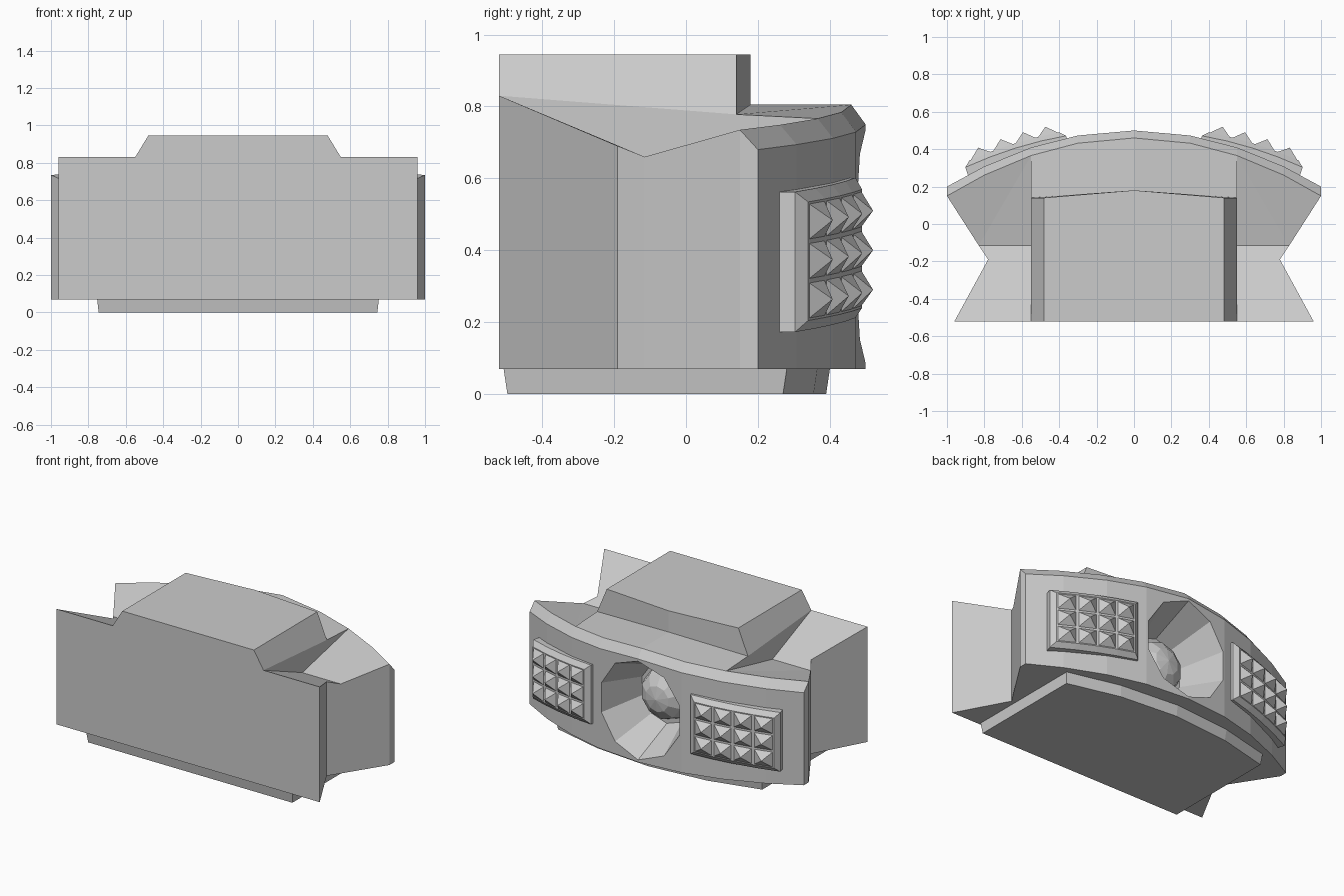
import bpy, bmesh, math
from mathutils import Matrix

if "Cube" in bpy.data.objects:
    bpy.data.objects.remove(bpy.data.objects["Cube"], do_unlink=True)

grey = bpy.data.materials.new("plain_grey")
grey.use_nodes = True
grey.diffuse_color = (0.6, 0.6, 0.6, 1)
grey.node_tree.nodes["Principled BSDF"].inputs["Base Color"].default_value = (0.6, 0.6, 0.6, 1)


def finish(name, bm, mirror=False):
    """Turn a bmesh into a grey object, optionally mirrored across x."""
    if mirror:
        copy = bmesh.ops.duplicate(bm, geom=bm.verts[:] + bm.edges[:] + bm.faces[:])["geom"]
        for v in copy:
            if isinstance(v, bmesh.types.BMVert):
                v.co.x = -v.co.x
        bmesh.ops.reverse_faces(bm, faces=[f for f in copy if isinstance(f, bmesh.types.BMFace)])
        bmesh.ops.remove_doubles(bm, verts=bm.verts[:], dist=0.0005)
    bmesh.ops.recalc_face_normals(bm, faces=bm.faces[:])
    mesh = bpy.data.meshes.new(name)
    bm.to_mesh(mesh)
    bm.free()
    mesh.materials.append(grey)
    obj = bpy.data.objects.new(name, mesh)
    bpy.context.collection.objects.link(obj)
    return obj


# Main body: one half from named corners, with a bowed panel at the back
corners = {
    "wing": (0.96, -0.52, 0.83), "notch": (0.78, -0.19, 0.69),
    "valley": (0.83, -0.115, 0.66), "valley_in": (0.55, -0.115, 0.66),
    "seam": (0.55, -0.52, 0.83), "seam_end": (0.55, 0.14, 0.778),
    "block": (0.48, -0.52, 0.945), "block_end": (0.48, 0.14, 0.945),
    "mid_block": (0, -0.52, 0.945), "mid_block_end": (0, 0.18, 0.945),
    "mid_roof": (0, 0.18, 0.805), "mid_foot": (0, -0.52, 0.07),
    "wing_foot": (0.96, -0.52, 0.07), "notch_foot": (0.78, -0.19, 0.07),
    "valley_foot": (0.83, -0.115, 0.07), "side_foot": (1, 0.15, 0.07),
}
STEPS = [0, 0.3, 0.55, 0.8, 1]
for i, x in enumerate(STEPS):
    corners[f"rim{i}"] = (x, 0.46 - 0.31 * x * x, 0.805 - 0.07 * x)
    corners[f"lip{i}"] = (x, 0.5 - 0.3 * x * x, 0.75 - 0.07 * x)
    corners[f"foot{i}"] = (x, 0.5 - 0.3 * x * x, 0.07)

bm = bmesh.new()
vert = {k: bm.verts.new(c) for k, c in corners.items()}
faces = [
    "mid_foot wing_foot wing seam block mid_block",
    "wing notch valley valley_in seam",
    "valley rim4 rim3 rim2", "valley rim2 valley_in",
    "seam valley_in rim2 seam_end", "seam seam_end block_end block",
    "block block_end mid_block_end mid_block",
    "seam_end mid_roof mid_block_end block_end",
    "seam_end rim2 rim1 rim0 mid_roof",
    "wing_foot notch_foot notch wing", "notch_foot valley_foot valley notch",
    "valley_foot side_foot rim4 valley", "side_foot foot4 lip4 rim4",
    "mid_foot foot0 foot1 foot2 foot3 foot4 side_foot valley_foot notch_foot wing_foot",
]
for i in range(len(STEPS) - 1):
    faces.append(f"rim{i} rim{i+1} lip{i+1} lip{i}")
    faces.append(f"lip{i} lip{i+1} foot{i+1} foot{i}")
for f in faces:
    bm.faces.new([vert[k] for k in f.split()])
body = finish("body", bm, mirror=True)

# Conical recess cut into the bowed panel
FACING = Matrix.Rotation(-math.pi / 2, 4, "X")
bm = bmesh.new()
bmesh.ops.create_cone(bm, cap_ends=True, segments=10, radius1=0.19, radius2=0.35, depth=0.4,
                      matrix=Matrix.Translation((0, 0.4, 0.41)) @ Matrix.Diagonal((1, 1, 1.05, 1)) @ FACING)
cutter = finish("recess_cutter", bm)
cutter.hide_render = True
cut = body.modifiers.new("recess", "BOOLEAN")
cut.operation = "DIFFERENCE"
cut.solver = "EXACT"
cut.object = cutter
bpy.context.view_layer.objects.active = body
bpy.ops.object.modifier_apply(modifier=cut.name)
bpy.data.objects.remove(cutter, do_unlink=True)

# Faceted dome at the bottom of the recess
bm = bmesh.new()
bmesh.ops.create_uvsphere(bm, u_segments=10, v_segments=6, radius=0.17,
                          matrix=Matrix.Translation((0, 0.2, 0.41)) @ Matrix.Diagonal((1, 0.7, 1, 1)) @ FACING)
finish("recess_dome", bm)

# Base plate with a bowed back edge and slightly tapered sides
bm = bmesh.new()
rings = []
for z, grow in ((0, 0), (0.08, 0.012)):
    half = [(0.745, -0.497), (0.745, 0.27), (0.4, 0.355), (0, 0.39)]
    outline = half + [(-x, y) for x, y in reversed(half[:-1])]
    rings.append([bm.verts.new((x * (1 + grow), y + math.copysign(grow, y), z)) for x, y in outline])
n = len(rings[0])
for i in range(n):
    j = (i + 1) % n
    bm.faces.new([rings[0][i], rings[0][j], rings[1][j], rings[1][i]])
for r in rings:
    bm.faces.new(r)
finish("base_plate", bm)


# Studded panels beside the recess
def on_panel(t, v, d):
    """Point on the panel: t across, v up, d outward."""
    return (0.4 + 0.48 * t + 0.3 * d,
            0.49 - 0.15 * t + 0.06 * t * (1 - t) + 0.95 * d,
            0.387 + 0.035 * (0.5 - t) + v)


COLS, ROWS, HALF = 4, 3, 0.165
bm = bmesh.new()
rings = []
for spread, v, d in ((1.12, 0.195, -0.09), (1.12, 0.195, -0.025), (1, HALF, 0)):
    ts = [0.5 + spread * (i / COLS - 0.5) for i in range(COLS + 1)]
    rings.append([bm.verts.new(on_panel(t, -v, d)) for t in ts] +
                 [bm.verts.new(on_panel(t, v, d)) for t in reversed(ts)])
n = len(rings[0])
for a, b in zip(rings, rings[1:]):
    for i in range(n):
        j = (i + 1) % n
        bm.faces.new([a[i], a[j], b[j], b[i]])
for r in (rings[0], rings[-1]):
    for i in range(COLS):
        bm.faces.new([r[i], r[i + 1], r[n - 2 - i], r[n - 1 - i]])
finish("stud_panels", bm, mirror=True)

bm = bmesh.new()
ht, hv = 0.46 / COLS, 0.94 * HALF / ROWS
for c in range(COLS):
    for r in range(ROWS):
        t, v = (c + 0.5) / COLS, HALF * ((2 * r + 1) / ROWS - 1)
        base = [bm.verts.new(on_panel(t + a * ht, v + b * hv, -0.003))
                for a, b in ((-1, -1), (1, -1), (1, 1), (-1, 1))]
        tip = bm.verts.new(on_panel(t, v, 0.045))
        bm.faces.new(base)
        for i in range(4):
            bm.faces.new([base[i], base[(i + 1) % 4], tip])
finish("pyramid_studs", bm, mirror=True)
